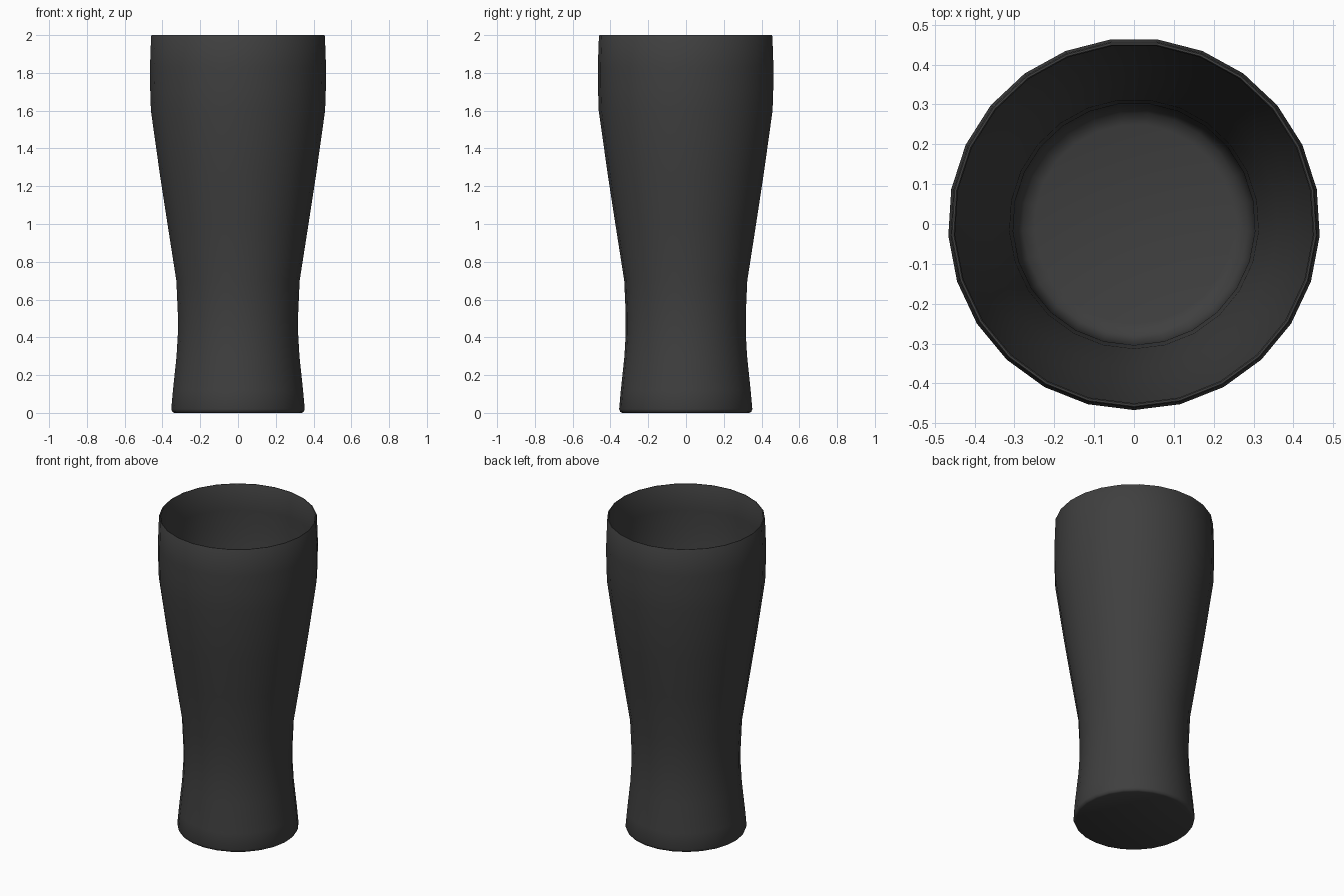
import bpy, bmesh, math

if "Cube" in bpy.data.objects:
    bpy.data.objects.remove(bpy.data.objects["Cube"])

SIDES = 25

# Wall profile (radius, height): underside, outer wall, rim, inner wall, inner floor
profile = [
    (0.338, 0.0), (0.348, 0.005), (0.354, 0.02), (0.345, 0.12), (0.326, 0.30),
    (0.319, 0.42), (0.319, 0.52), (0.327, 0.70), (0.374, 1.00), (0.414, 1.26),
    (0.462, 1.60), (0.466, 1.72), (0.467, 1.83), (0.461, 1.995),
    (0.458, 2.0), (0.453, 2.0), (0.450, 1.995),
    (0.456, 1.83), (0.455, 1.72), (0.450, 1.60), (0.401, 1.26), (0.361, 1.00),
    (0.313, 0.70), (0.304, 0.52), (0.302, 0.35), (0.296, 0.24), (0.280, 0.21),
    (0.250, 0.20),
]


def lathe(name, points, sides):
    bm = bmesh.new()
    rings = []
    for r, z in points:
        ring = []
        for i in range(sides):
            a = -math.pi / 2 + math.tau * i / sides
            ring.append(bm.verts.new((r * math.cos(a), r * math.sin(a), z)))
        rings.append(ring)
    for lo, hi in zip(rings, rings[1:]):
        for i in range(sides):
            j = (i + 1) % sides
            bm.faces.new((lo[i], lo[j], hi[j], hi[i]))
    # Close the underside and the inner floor
    bm.faces.new(list(reversed(rings[0])))
    bm.faces.new(rings[-1])
    bmesh.ops.recalc_face_normals(bm, faces=bm.faces)
    mesh = bpy.data.meshes.new(name)
    bm.to_mesh(mesh)
    bm.free()
    obj = bpy.data.objects.new(name, mesh)
    bpy.context.collection.objects.link(obj)
    return obj


# Tall drinking glass
glass = lathe("drinking_glass", profile, SIDES)
bpy.context.view_layer.objects.active = glass
glass.select_set(True)
bpy.ops.object.shade_smooth_by_angle(angle=math.radians(50))

# Dark glass colour
mat = bpy.data.materials.new("dark_glass")
mat.diffuse_color = (0.05, 0.05, 0.05, 1)
mat.use_nodes = True
mat.node_tree.nodes["Principled BSDF"].inputs["Base Color"].default_value = mat.diffuse_color
glass.data.materials.append(mat)
